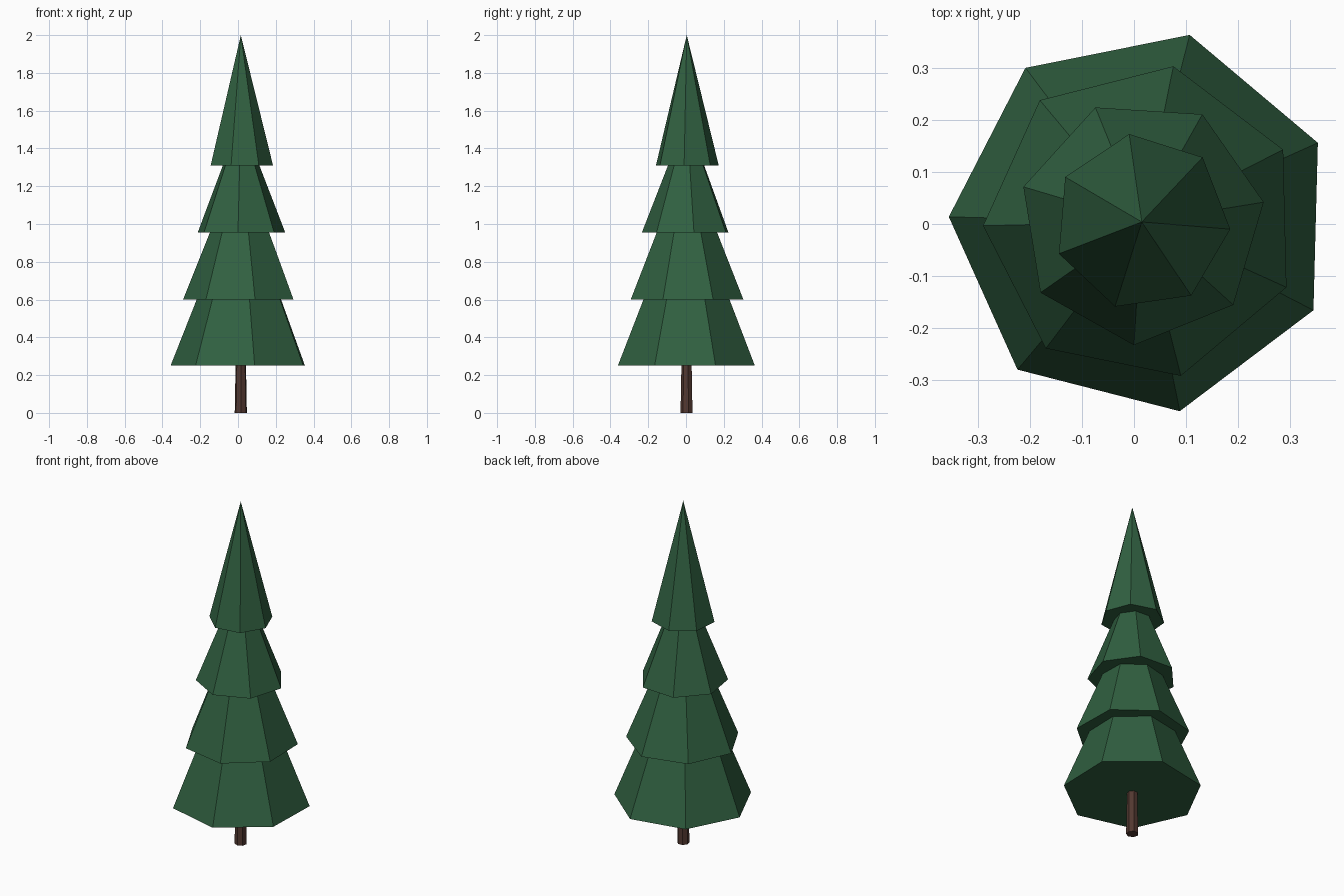
import bpy, bmesh, math
from mathutils import Matrix

if "Cube" in bpy.data.objects:
    bpy.data.objects.remove(bpy.data.objects["Cube"])

CENTRE = (0.015, 0.004)
SIDES = 7


def material(name, rgb):
    m = bpy.data.materials.new(name)
    m.diffuse_color = (*rgb, 1.0)
    m.use_nodes = True
    m.node_tree.nodes["Principled BSDF"].inputs["Base Color"].default_value = m.diffuse_color
    return m


def tapered(name, z0, z1, r0, r1, angle, mat, sides=SIDES):
    """Closed low-poly cone or frustum with one corner at the given angle."""
    bm = bmesh.new()
    a = math.radians(angle)
    rings = []
    for z, r in ((z0, r0), (z1, r1)):
        n = sides if r > 0 else 1
        rings.append([bm.verts.new((CENTRE[0] + r * math.cos(a + math.tau * i / sides),
                                    CENTRE[1] + r * math.sin(a + math.tau * i / sides), z))
                      for i in range(n)])
    low, high = rings
    bm.faces.new(low[::-1])
    for i in range(sides):
        j = (i + 1) % sides
        if r1 > 0:
            bm.faces.new((low[i], low[j], high[j], high[i]))
        else:
            bm.faces.new((low[i], low[j], high[0]))
    if r1 > 0:
        bm.faces.new(high)
    mesh = bpy.data.meshes.new(name)
    bm.to_mesh(mesh)
    bm.free()
    mesh.materials.append(mat)
    obj = bpy.data.objects.new(name, mesh)
    bpy.context.collection.objects.link(obj)
    return obj


needles = material("needle green", (0.030, 0.117, 0.052))
bark = material("bark brown", (0.085, 0.040, 0.030))

# Trunk, narrowing into the lowest branches
tapered("trunk", 0.0, 0.32, 0.033, 0.027, 15, bark)

# Branch tiers: base height, top height, base radius, top radius, corner angle
tiers = [
    (0.25, 0.65, 0.372, 0.214, 24.2),
    (0.60, 1.00, 0.306, 0.146, 27.1),
    (0.955, 1.36, 0.238, 0.080, 9.2),
    (1.31, 2.00, 0.171, 0.0, -4.7),
]
for i, t in enumerate(tiers):
    tapered(f"branch_tier_{i + 1}", *t, needles)
